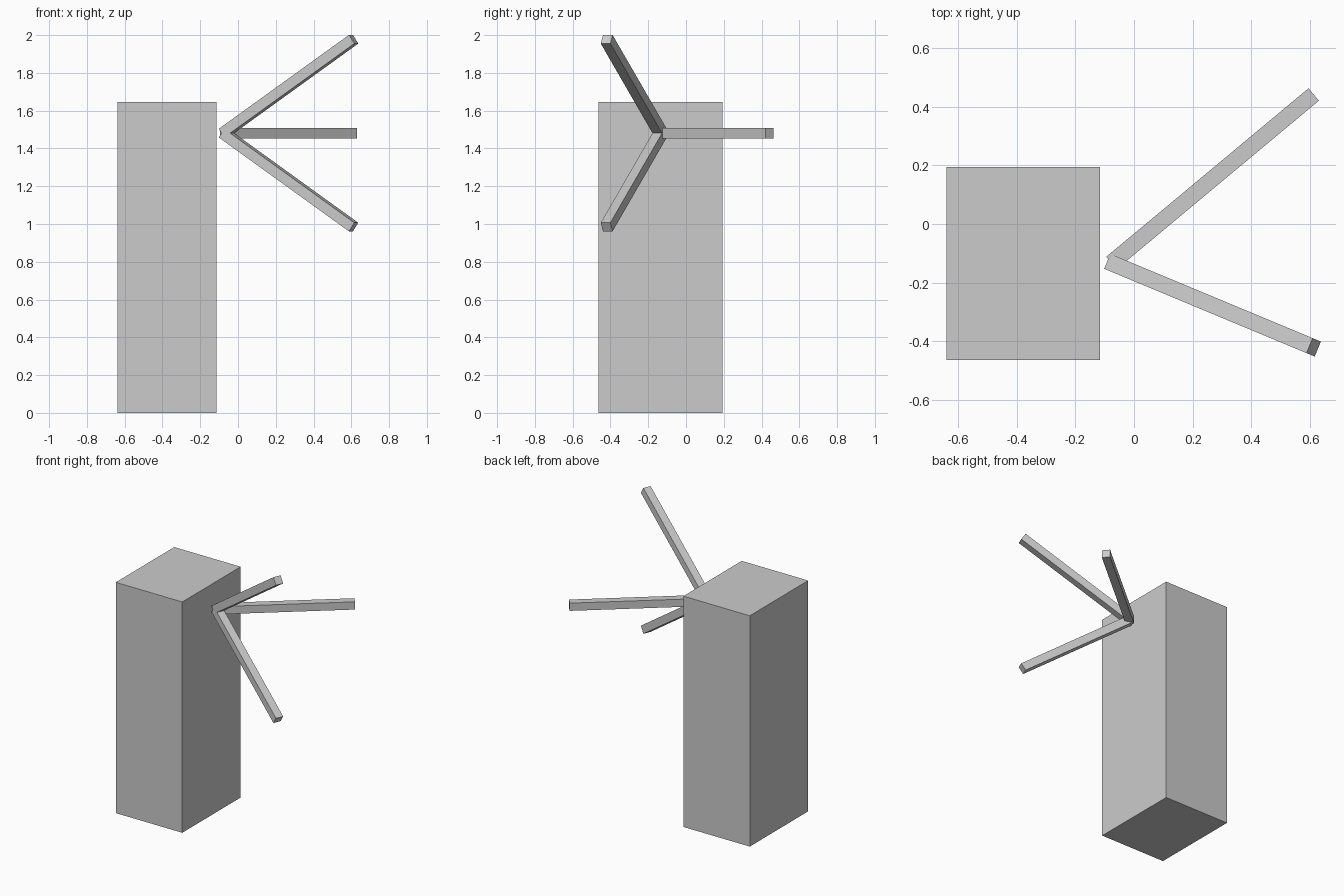
import bpy
from math import cos, sin, radians
from mathutils import Vector

default = bpy.data.objects.get("Cube")
if default:
    bpy.data.objects.remove(default, do_unlink=True)

# Single grey material
grey = bpy.data.materials.new("light_grey")
grey.use_nodes = True
colour = (0.6, 0.6, 0.6, 1)
grey.diffuse_color = colour
grey.node_tree.nodes["Principled BSDF"].inputs["Base Color"].default_value = colour


def box(name, centre, size):
    bpy.ops.mesh.primitive_cube_add(size=1, location=centre)
    obj = bpy.context.object
    obj.name = name
    obj.scale = size
    obj.data.materials.append(grey)
    return obj


# Upright block
box("tower_block", (-0.377, -0.135, 0.823), (0.524, 0.658, 1.646))

# Three square rods fanning out from one hub beside the block
hub = Vector((-0.077, -0.133, 1.481))
reach, spread, thickness = 0.689, 0.574, 0.055
for name, degrees in (("back_rod", 0), ("upper_rod", 120), ("lower_rod", 240)):
    a = radians(degrees)
    axis = Vector((reach, spread * cos(a), spread * sin(a)))
    rod = box(name, hub + axis / 2, (axis.length, thickness, thickness))
    # Keep one side of each rod level
    rod.rotation_euler = axis.to_track_quat('X', 'Z').to_euler()
